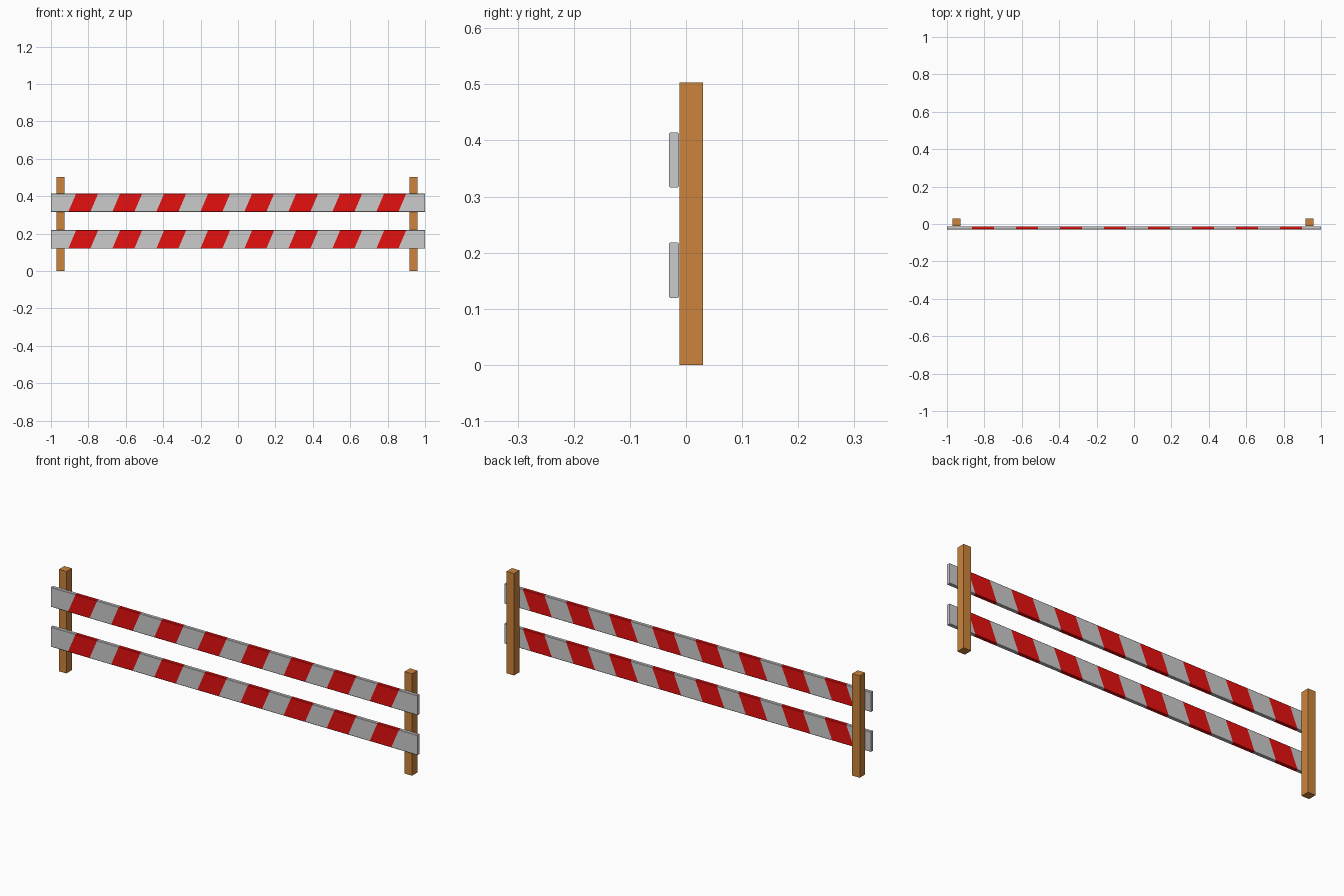
import bpy, bmesh

if "Cube" in bpy.data.objects:
    bpy.data.objects.remove(bpy.data.objects["Cube"])

def material(name, rgb):
    m = bpy.data.materials.new(name)
    m.diffuse_color = (*rgb, 1)
    m.use_nodes = True
    m.node_tree.nodes["Principled BSDF"].inputs["Base Color"].default_value = m.diffuse_color
    return m

white = material("plank_grey", (0.8, 0.8, 0.8))
red = material("stripe_red", (0.8, 0.005, 0.005))
wood = material("post_wood", (0.6, 0.23, 0.045))

def finish(bm, name, mats):
    bmesh.ops.recalc_face_normals(bm, faces=bm.faces[:])
    me = bpy.data.meshes.new(name)
    bm.to_mesh(me)
    bm.free()
    for m in mats:
        me.materials.append(m)
    ob = bpy.data.objects.new(name, me)
    bpy.context.collection.objects.link(ob)
    return ob

# Square posts
def post(name, x):
    bm = bmesh.new()
    bmesh.ops.create_cube(bm, size=1)
    for v in bm.verts:
        v.co.x = x + v.co.x * 0.041
        v.co.y = 0.009 + v.co.y * 0.042
        v.co.z = 0.2515 + v.co.z * 0.503
    finish(bm, name, [wood])

post("left_post", -0.949)
post("right_post", 0.938)

# Planks: a lightly chamfered profile swept along 17 slanted bands
SEGMENTS = 17
Y0, Y1, C = -0.03, -0.0125, 0.002

def plank(name, z0, z1):
    profile = [(Y0 + C, z0), (Y1 - C, z0), (Y1, z0 + C), (Y1, z1 - C),
               (Y1 - C, z1), (Y0 + C, z1), (Y0, z1 - C), (Y0, z0 + C)]
    bm = bmesh.new()
    rings = []
    for i in range(SEGMENTS + 1):
        x = -1 + 2 * i / SEGMENTS
        inner = 0 < i < SEGMENTS
        ring = []
        for y, z in profile:
            t = (z - z0) / (z1 - z0)
            slant = (-0.025 + 0.042 * t) if inner else 0
            ring.append(bm.verts.new((x + slant, y, z)))
        rings.append(ring)
    n = len(profile)
    for i in range(SEGMENTS):
        for k in range(n):
            j = (k + 1) % n
            f = bm.faces.new((rings[i][k], rings[i][j], rings[i + 1][j], rings[i + 1][k]))
            f.material_index = i % 2
    bm.faces.new(rings[0])
    bm.faces.new(rings[-1])
    finish(bm, name, [white, red])

plank("lower_plank", 0.119, 0.218)
plank("upper_plank", 0.316, 0.414)
